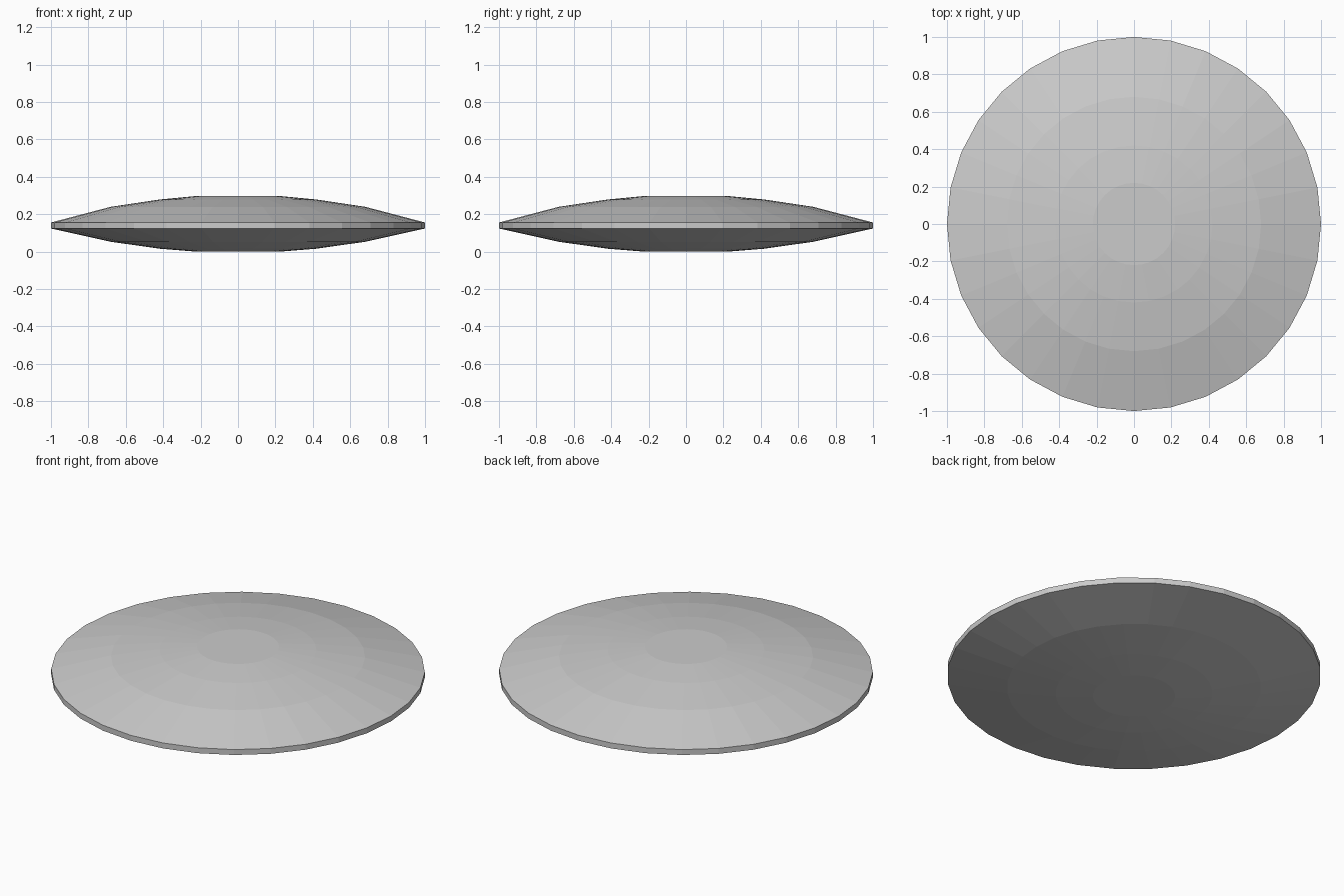
import bpy, bmesh
from math import cos, sin, tau

if "Cube" in bpy.data.objects:
    bpy.data.objects.remove(bpy.data.objects["Cube"])

SIDES = 32
# (radius, height) from the flat underside, round the rim, to the flat top
PROFILE = [(0.22, 0.0), (0.42, 0.016), (0.68, 0.053), (1.0, 0.124),
           (1.0, 0.156), (0.68, 0.24), (0.42, 0.279), (0.22, 0.298)]

# Lens-shaped disc, lathed with flat facets
bm = bmesh.new()
rings = [[bm.verts.new((r * cos(tau * i / SIDES), r * sin(tau * i / SIDES), z))
          for i in range(SIDES)] for r, z in PROFILE]
for low, high in zip(rings, rings[1:]):
    for i in range(SIDES):
        j = (i + 1) % SIDES
        bm.faces.new((low[i], low[j], high[j], high[i]))

# Flat caps
bm.faces.new(rings[0][::-1])
bm.faces.new(rings[-1])

mesh = bpy.data.meshes.new("disc")
bm.to_mesh(mesh)
bm.free()
bpy.context.collection.objects.link(bpy.data.objects.new("disc", mesh))
